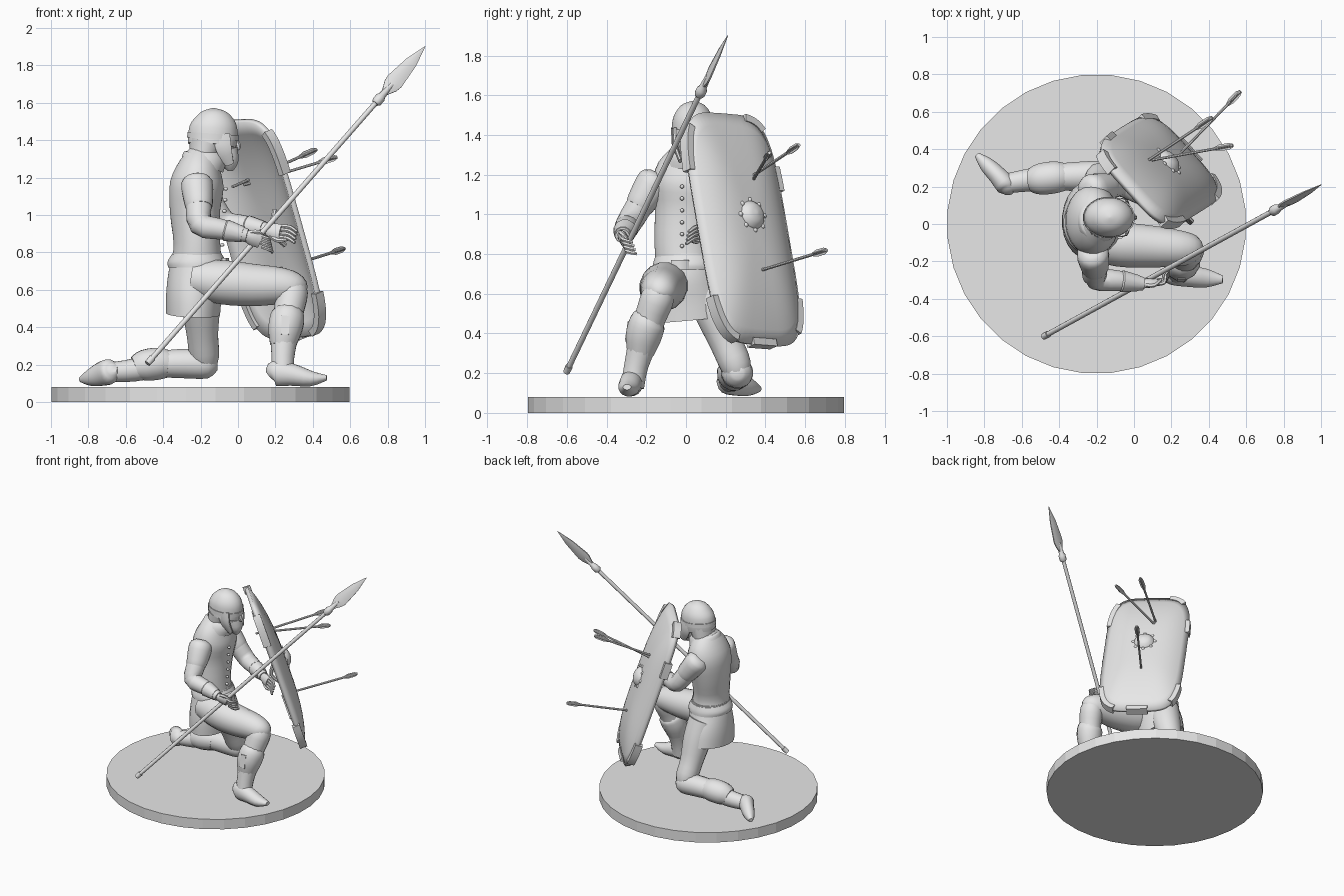
import bpy, bmesh, math
from mathutils import Vector

cube = bpy.data.objects.get("Cube")
if cube:
    bpy.data.objects.remove(cube, do_unlink=True)

GREY = (.8, .8, .8, 1)
stone = bpy.data.materials.new("plain grey")
stone.use_nodes = True
stone.diffuse_color = GREY
stone.node_tree.nodes["Principled BSDF"].inputs["Base Color"].default_value = GREY


def finish(name, bm, angle=.75):
    """Turn a bmesh into a shaded object with the shared material."""
    bmesh.ops.recalc_face_normals(bm, faces=bm.faces)
    mesh = bpy.data.meshes.new(name)
    bm.to_mesh(mesh)
    bm.free()
    mesh.materials.append(stone)
    mesh.shade_smooth()
    mesh.set_sharp_from_angle(angle=angle)
    obj = bpy.data.objects.new(name, mesh)
    bpy.context.collection.objects.link(obj)
    return obj


def spline(points, steps):
    """Smooth a list of tuples with a Catmull-Rom curve."""
    pts = [Vector(p) for p in points]
    if steps == 1:
        return pts
    out = []
    for i in range(len(pts) - 1):
        before, start, end = pts[max(i - 1, 0)], pts[i], pts[i + 1]
        after = pts[min(i + 2, len(pts) - 1)]
        for k in range(steps):
            t = k / steps
            m, n = (end - before) / 2, (after - start) / 2
            gap = end - start
            out.append(start + m * t + (gap * 3 - m * 2 - n) * t ** 2
                       + (m + n - gap * 2) * t ** 3)
    return out + [pts[-1]]


def loft(name, points, ref=(1, 0, 0), sides=16, steps=3, angle=.75):
    """Skin elliptical rings (x, y, z, radius along ref, radius across)."""
    pts = spline([p if len(p) > 4 else (*p, p[-1]) for p in points], steps)
    spots = [Vector(p[:3]) for p in pts]
    bm = bmesh.new()
    rings = []
    for i, p in enumerate(pts):
        axis = (spots[min(i + 1, len(spots) - 1)] - spots[max(i - 1, 0)]).normalized()
        u = Vector(ref)
        u = (u - axis * u.dot(axis)).normalized()
        v = axis.cross(u)
        ring = []
        for k in range(sides):
            turn = math.tau * (k + .5) / sides
            ring.append(bm.verts.new(spots[i] + u * max(p[3], .002) * math.cos(turn)
                                     + v * max(p[4], .002) * math.sin(turn)))
        rings.append(ring)
    for low, high in zip(rings, rings[1:]):
        for k in range(sides):
            j = (k + 1) % sides
            bm.faces.new((low[k], low[j], high[j], high[k]))
    bm.faces.new(rings[0])
    bm.faces.new(rings[-1])
    return finish(name, bm, angle)


def ball(name, centre, size):
    bm = bmesh.new()
    bmesh.ops.create_uvsphere(bm, u_segments=16, v_segments=10, radius=1)
    bmesh.ops.scale(bm, vec=size, verts=bm.verts)
    bmesh.ops.translate(bm, vec=centre, verts=bm.verts)
    return finish(name, bm)


UP, SIDE = (0, 0, 1), (0, 1, 0)

# Round base
loft("base", [(-.2, 0, 0, .8), (-.2, 0, .08, .8)], sides=32, steps=1, angle=.1)

# Torso, skirt and belt
loft("torso", [(-.22, .0, .72, .14, .15), (-.22, -.01, .85, .125, .15),
               (-.23, .01, 1.02, .135, .17), (-.22, .02, 1.16, .145, .19),
               (-.2, .02, 1.26, .115, .16), (-.17, .02, 1.33, .085, .09)], sides=24)
loft("collar", [(-.19, .02, 1.27, .12, .13), (-.175, .02, 1.31, .115, .11),
                (-.17, .02, 1.34, .085, .085)], sides=20)
loft("skirt", [(-.22, .0, .8, .13, .15), (-.22, .0, .7, .15, .17),
               (-.235, .01, .58, .15, .2), (-.24, .02, .47, .145, .21)], sides=24)
loft("shirt_hem", [(-.22, .0, .72, .155, .17), (-.22, .0, .75, .158, .168),
                   (-.22, .0, .79, .135, .155)], sides=24)
loft("belt_pouch", [(-.075, -.03, .72, .03, .05), (-.075, -.03, .77, .03, .05)],
     sides=8, steps=1)
for i in range(6):
    ball("button", (-.085 + .004 * i, -.02, .84 + .06 * i), (.012, .01, .01))

# Head, helmet and beard
loft("neck", [(-.17, .02, 1.25, .07), (-.15, .03, 1.38, .07)])
ball("head", (-.105, .035, 1.37), (.095, .078, .12))
loft("helmet", [(-.14, .03, 1.37, .13, .106), (-.135, .035, 1.42, .134, .108),
                (-.13, .035, 1.49, .122, .1), (-.13, .035, 1.55, .07, .06),
                (-.13, .035, 1.572, .004, .004)], sides=20)
loft("helmet_brim", [(-.135, .035, 1.405, .139, .112), (-.133, .035, 1.435, .139, .112)],
     sides=20, steps=1)
loft("neck_guard", [(-.19, .03, 1.31, .075, .1), (-.165, .03, 1.39, .1, .106)], steps=1)
for y in (-.055, .125):
    loft("cheek_guard", [(-.09, y, 1.43, .05, .014), (-.075, y, 1.35, .045, .014),
                         (-.045, .035 + (y - .035) * .7, 1.27, .025, .012)], sides=8)
loft("beard", [(-.06, .035, 1.35, .06, .065), (-.045, .035, 1.28, .05, .05),
               (-.04, .035, 1.235, .015, .015)], sides=12)
loft("nose", [(-.015, .035, 1.41, .012), (.002, .035, 1.365, .016),
              (-.01, .035, 1.35, .008)], sides=8)

# Front leg with its boot
loft("front_thigh", [(-.24, -.09, .66, .1), (-.08, -.11, .64, .12), (.08, -.12, .625, .115),
                     (.24, -.13, .62, .098), (.32, -.135, .6, .075), (.35, -.14, .58, .03)], UP)
loft("front_shin", [(.29, -.13, .66, .05), (.29, -.14, .59, .085), (.27, -.18, .48, .08),
                    (.25, -.21, .38, .078), (.24, -.25, .24, .062), (.24, -.27, .13, .06)])
loft("front_boot_cuff", [(.24, -.23, .3, .07), (.25, -.215, .38, .092),
                         (.265, -.195, .45, .094), (.27, -.18, .48, .08)], sides=12)
loft("front_boot_strap", [(.25, -.3, .36, .03, .012), (.255, -.285, .46, .03, .012)],
     sides=4, steps=1)
loft("front_foot", [(.17, -.265, .14, .03), (.2, -.27, .155, .07, .055),
                    (.29, -.28, .145, .06, .057), (.39, -.29, .125, .042, .05),
                    (.475, -.297, .13, .014, .02)], UP)

# Kneeling leg with its boot
loft("back_thigh", [(-.22, .09, .66, .11), (-.2, .14, .52, .105), (-.19, .2, .36, .085),
                    (-.18, .25, .24, .08), (-.18, .26, .16, .05)])
loft("back_shin", [(-.11, .26, .2, .03), (-.16, .26, .2, .075), (-.28, .255, .205, .08),
                   (-.42, .25, .2, .072), (-.56, .235, .17, .062), (-.66, .22, .16, .055)], UP)
loft("back_boot_cuff", [(-.37, .25, .2, .075), (-.42, .25, .205, .088),
                        (-.5, .24, .195, .086), (-.55, .235, .18, .066)], UP, sides=12)
loft("back_foot", [(-.67, .165, .18, .025), (-.68, .2, .165, .065, .055),
                   (-.73, .26, .15, .065, .05), (-.79, .32, .13, .045, .04),
                   (-.84, .37, .12, .015, .015)], UP)

# Arms: short outer sleeve, inner sleeve and cuff


def arm(side, shoulder, elbow, wrist):
    s, e, w = Vector(shoulder), Vector(elbow), Vector(wrist)
    loft(side + "_sleeve", [(*s.lerp(e, -.15), .045), (*s, .085), (*s.lerp(e, .45), .078),
                            (*s.lerp(e, .6), .07)], SIDE)
    loft(side + "_arm", [(*s, .06), (*s.lerp(e, .5), .069), (*e, .064),
                         (*e.lerp(w, .45), .056), (*w, .036)], SIDE)
    loft(side + "_cuff", [(*e.lerp(w, .5), .05), (*e.lerp(w, .55), .06),
                          (*e.lerp(w, .9), .044)], SIDE, sides=12, steps=1)


def hand(side, wrist, knuckle, spread, curl):
    """Palm, four bent fingers and a thumb."""
    w, k, s, c = map(Vector, (wrist, knuckle, spread, curl))
    ahead = (k - w).normalized() * .05
    loft(side + "_palm", [(*w, .03, .025), (*w.lerp(k, .5), .042, .024),
                          (*k, .04, .018)], spread, sides=10)
    for i in range(4):
        root = k + s * (i - 1.5) * .021
        loft(side + "_finger", [(*root, .011), (*(root + ahead), .011),
                                (*(root + ahead * 1.2 + c * .045), .008)], UP, sides=6)
    root = w.lerp(k, .4) - s * .03
    loft(side + "_thumb", [(*root, .014), (*(root + ahead - s * .02), .013),
                           (*(root + ahead * 1.7 + c * .02), .008)], UP, sides=6)


arm("right", (-.22, -.16, 1.17), (-.2, -.29, .95), (.05, -.32, .89))
arm("left", (-.23, .18, 1.17), (-.07, .21, .96), (.16, .1, .92))
hand("right", (.04, -.32, .89), (.12, -.31, .86), (.2, .3, -.93), (0, 1, -.2))
hand("left", (.15, .1, .92), (.23, .06, .91), (.2, .2, .95), (.6, -.6, -.5))

# Spear
butt, tip = Vector((-.48, -.6, .21)), Vector((1, .21, 1.9))


def along(t, *radii):
    return (*butt.lerp(tip, t), *radii)


loft("spear_shaft", [along(0, .014), along(.86, .014)], SIDE, sides=10, steps=1)
loft("spear_butt", [along(-.003, .017), along(.015, .019)], SIDE, sides=10, steps=1)
loft("spear_socket", [along(.82, .018), along(.825, .027), along(.84, .027),
                      along(.845, .02), along(.88, .014)], SIDE, sides=10, steps=1)
loft("spear_blade", [along(.85, .014, .012), along(.875, .045, .011), along(.89, .052, .011),
                     along(.95, .035, .008), along(1, .002)], (-.75, 0, .66), sides=8, steps=1)

# Shield frame: across, upward and outward
centre = Vector((.13, .28, .92))
across = Vector((.38, -.42, .033)).normalized()
upward = Vector((-.32, -.2, 1.15)).normalized()
outward = upward.cross(across)
BULGE = .085


def on_shield(turn, reach, lift=0):
    """Point on the domed rounded rectangle at an angle and a relative reach."""
    c, s = math.cos(turn), math.sin(turn)
    u = math.copysign(abs(c) ** .45, c) * reach * .3
    v = math.copysign(abs(s) ** .45, s) * reach * .61
    return centre + across * u + upward * v + outward * (BULGE * (1 - reach ** 3) + lift)


bm = bmesh.new()
hub = bm.verts.new(on_shield(0, 0))
last, COUNT = None, 64
for step in range(1, 9):
    ring = [bm.verts.new(on_shield(math.tau * k / COUNT, step / 8)) for k in range(COUNT)]
    for k in range(COUNT):
        j = (k + 1) % COUNT
        bm.faces.new((last[k], ring[k], ring[j], last[j]) if last else (hub, ring[k], ring[j]))
    last = ring
shield = finish("shield", bm)
solid = shield.modifiers.new("thickness", "SOLIDIFY")
solid.thickness, solid.offset = .03, 0

# Rim bindings, boss and grip
for start, end in ((12, 50), (163, 174), (-20, -72), (-87, -93), (-130, -162), (100, 130)):
    stops = [math.radians(start + (end - start) * i / 8) for i in range(9)]
    loft("rim_binding", [(*on_shield(a, .985), .04, .026) for a in stops],
         outward, sides=4, steps=1)
middle = centre + upward * .05 + outward * (BULGE + .01)
loft("boss", [(*middle, .075), (*(middle + outward * .012), .07),
              (*(middle + outward * .035), .045), (*(middle + outward * .045), .004)], UP)
for k in range(8):
    a = math.tau * k / 8
    ball("boss_rivet", middle + (across * math.cos(a) + upward * math.sin(a)) * .08,
         (.013, .013, .013))
grip = centre + across * .12 + outward * .02
loft("grip", [(*(grip - upward * .1), .014), (*(grip - outward * .06), .014),
              (*(grip + upward * .1), .014)], SIDE, sides=8)

# Arrows stuck in the shield
for head, tail in (((-.03, .27, 1.15), (.42, .57, 1.35)),
                   ((.03, .33, 1.16), (.53, .42, 1.31)),
                   ((.22, .35, .71), (.57, .71, .82))):
    h, t = Vector(head), Vector(tail)
    loft("arrow_shaft", [(*h, .008), (*t, .008)], UP, sides=8, steps=1)
    for ref in (UP, (t - h).cross(Vector(UP))):
        loft("arrow_feather", [(*t.lerp(h, f), r, .003) for f, r in
                               ((0, .012), (.04, .024), (.14, .026), (.24, .004))],
             ref, sides=4, steps=1)
